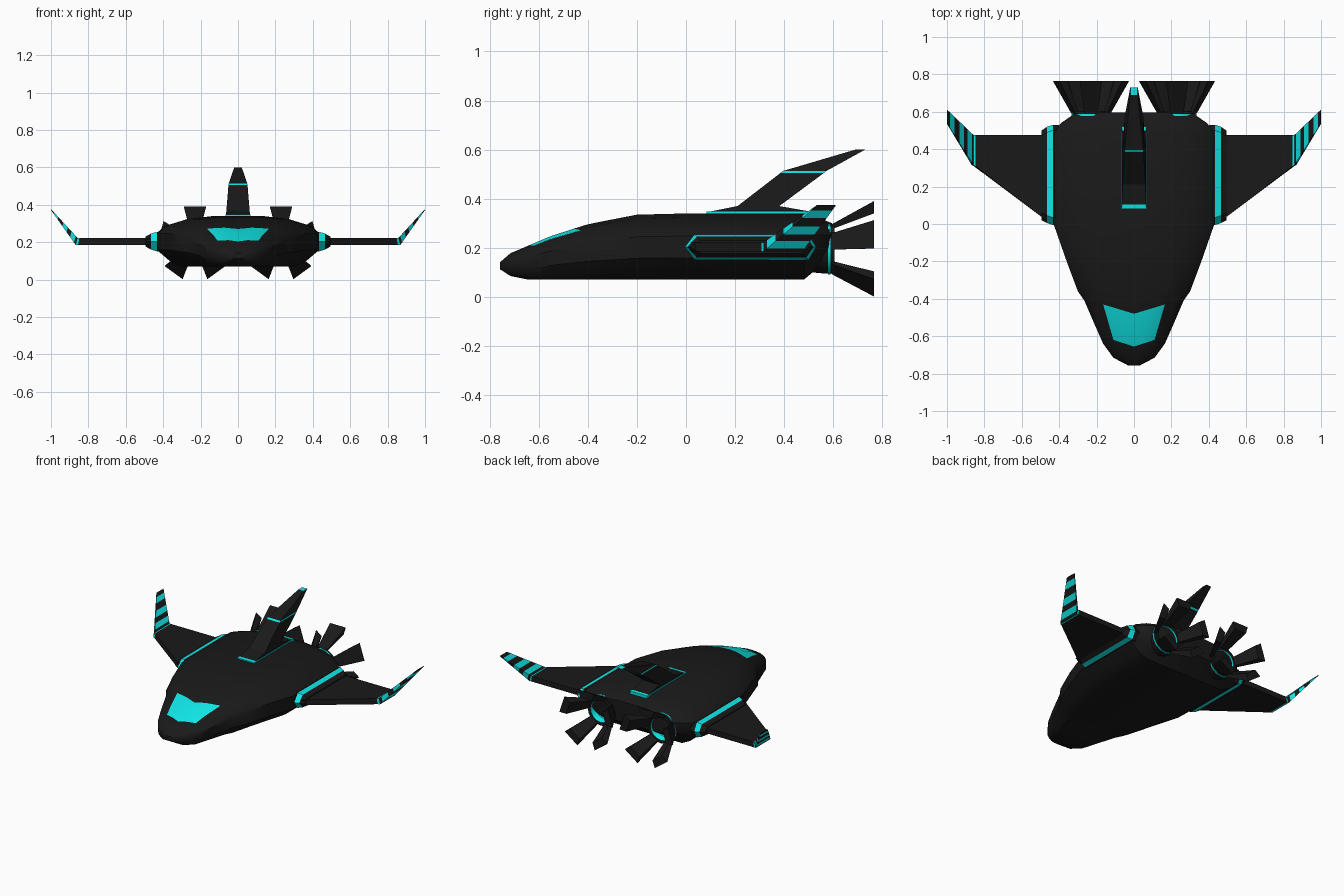
import bpy, bmesh, math
from mathutils import Vector

if "Cube" in bpy.data.objects:
    bpy.data.objects.remove(bpy.data.objects["Cube"])


def material(name, rgb):
    m = bpy.data.materials.new(name)
    m.diffuse_color = (*rgb, 1)
    m.use_nodes = True
    m.node_tree.nodes["Principled BSDF"].inputs["Base Color"].default_value = m.diffuse_color
    return m


MATS = [material("black", (0.01, 0.01, 0.01)), material("cyan", (0.005, 0.8, 0.8))]


def loft(name, rings, mats, closed=True, mirror=True, smooth=None):
    """Skin rings of points. mats: one digit for start cap, each segment, end cap."""
    bm = bmesh.new()
    vs = [[bm.verts.new(p) for p in r] for r in rings]
    n = len(rings[0])
    bm.faces.new(vs[0]).material_index = int(mats[0])
    bm.faces.new(vs[-1]).material_index = int(mats[-1])
    for i in range(len(vs) - 1):
        for j in range(n if closed else n - 1):
            k = (j + 1) % n
            f = bm.faces.new((vs[i][j], vs[i][k], vs[i + 1][k], vs[i + 1][j]))
            f.material_index = int(mats[i + 1])
    bmesh.ops.recalc_face_normals(bm, faces=bm.faces[:])
    me = bpy.data.meshes.new(name)
    bm.to_mesh(me)
    bm.free()
    for m in MATS:
        me.materials.append(m)
    ob = bpy.data.objects.new(name, me)
    bpy.context.collection.objects.link(ob)
    if mirror:
        ob.modifiers.new("Mirror", 'MIRROR')
    if smooth:
        bpy.ops.object.select_all(action='DESELECT')
        ob.select_set(True)
        bpy.context.view_layer.objects.active = ob
        bpy.ops.object.shade_smooth_by_angle(angle=math.radians(smooth))
    return ob


# Hull: half cross-section scaled along the body (y, half width, bottom, top)
SECTION = [(0, 1), (0.3, 1), (0.62, 0.94), (0.9, 0.8), (1, 0.66),
           (1, 0.33), (0.84, 0.11), (0.7, 0), (0, 0)]
STATIONS = [(-0.757, 0.03, 0.112, 0.142), (-0.715, 0.11, 0.085, 0.178),
            (-0.64, 0.165, 0.07, 0.21), (-0.55, 0.205, 0.07, 0.248),
            (-0.41, 0.265, 0.07, 0.293), (-0.36, 0.3, 0.07, 0.304),
            (-0.2, 0.36, 0.07, 0.335), (0, 0.43, 0.07, 0.34),
            (0.48, 0.435, 0.07, 0.34), (0.54, 0.39, 0.12, 0.322),
            (0.595, 0.31, 0.16, 0.3)]
hull = loft("hull", [[(u * w, y, b + v * (t - b)) for u, v in SECTION]
                     for y, w, b, t in STATIONS], "0" * 12, closed=False, smooth=35)

# Windscreen: cut its outline into the hull and colour the faces inside
outline = [Vector(p) for p in ((0, -0.655, 0), (0.11, -0.62, 0), (0.165, -0.43, 0), (0, -0.48, 0))]
planes = [(a, Vector((b.y - a.y, a.x - b.x, 0))) for a, b in zip(outline, outline[1:])]
bm = bmesh.new()
bm.from_mesh(hull.data)
for co, no in planes:
    near = [f for f in bm.faces if f.calc_center_median().y < -0.38 and f.calc_center_median().z > 0.15]
    geom = list({v for f in near for v in f.verts}) + list({e for f in near for e in f.edges}) + near
    bmesh.ops.bisect_plane(bm, geom=geom, plane_co=co, plane_no=no)
for f in bm.faces:
    c = f.calc_center_median()
    if c.z > 0.17 and abs(f.normal.z) > 0.2 and all((c - co).dot(no) < 0 for co, no in planes):
        f.material_index = 1
bm.to_mesh(hull.data)
bm.free()


# Wing root fairing: hexagonal, cyan collar with black cap
def hexagon(x, y0, y1, h):
    return [(x, y0, 0.203), (x, y0 + 0.04, 0.203 + h), (x, y1 - 0.03, 0.203 + h),
            (x, y1, 0.203), (x, y1 - 0.03, 0.203 - h), (x, y0 + 0.04, 0.203 - h)]


loft("wing_root_fairing", [hexagon(0.40, -0.005, 0.53, 0.052), hexagon(0.434, -0.005, 0.53, 0.052),
                           hexagon(0.465, 0.005, 0.52, 0.043), hexagon(0.495, 0.02, 0.5, 0.026)], "00100")


# Wing and striped upturned winglet
def blade(lead, trail, top, bottom):
    return [(top[0], lead, top[1]), (top[0], trail, top[1]),
            (bottom[0], trail, bottom[1]), (bottom[0], lead, bottom[1])]


rings = [blade(0.02, 0.475, (0.47, 0.222), (0.47, 0.185)),
         blade(0.308, 0.475, (0.848, 0.222), (0.855, 0.185))]
for t in (0, 0.07, 0.23, 0.37, 0.54, 0.73, 0.89, 1):
    rings.append(blade(0.315 + 0.22 * t, 0.475 + 0.135 * t,
                       (0.857 + 0.141 * t, 0.222 + 0.153 * t), (0.868 + 0.132 * t, 0.185 + 0.187 * t)))
loft("wing", rings, "00101010100")

# Tail fin on a cyan skirting, with cyan band and tip
FIN = [(0.325, 0.083, 0.52, 0.066), (0.347, 0.083, 0.52, 0.066), (0.349, 0.105, 0.5, 0.064),
       (0.37, 0.21, 0.38, 0.062), (0.505, 0.385, 0.562, 0.051), (0.513, 0.395, 0.572, 0.05),
       (0.6, 0.69, 0.73, 0.02)]
loft("tail_fin", [[(-w, a, z), (w, a, z), (w, b, z), (-w, b, z)] for z, a, b, w in FIN],
     "01100101", mirror=False)

# Engines: turned housing with cyan ring and glowing recess
CX, CZ, SIDES = 0.23, 0.195, 16
PROFILE = [(0.085, 0.45), (0.098, 0.54), (0.1, 0.578), (0.103, 0.578), (0.103, 0.588),
           (0.1, 0.588), (0.1, 0.605), (0.078, 0.605), (0.066, 0.57), (0.03, 0.545)]
loft("engine_housing", [[(CX + r * math.cos(math.tau * i / SIDES), y, CZ + r * math.sin(math.tau * i / SIDES))
                         for i in range(SIDES)] for r, y in PROFILE], "00011100111", smooth=30)


# Five flared nozzle petals per engine
def petal_ring(ang, y, r_in, r_out, w_in, w_out):
    c, s = math.cos(ang), math.sin(ang)
    return [(CX + r * c - w * s, y, CZ + r * s + w * c)
            for r, w in ((r_in, -w_in), (r_in, w_in), (r_out, w_out), (r_out, -w_out))]


for i in range(5):
    a = math.radians(90 + 72 * i)
    loft(f"nozzle_petal_{i + 1}", [petal_ring(a, 0.592, 0.08, 0.1, 0.028, 0.035),
                                   petal_ring(a, 0.765, 0.145, 0.195, 0.045, 0.06)], "000")
